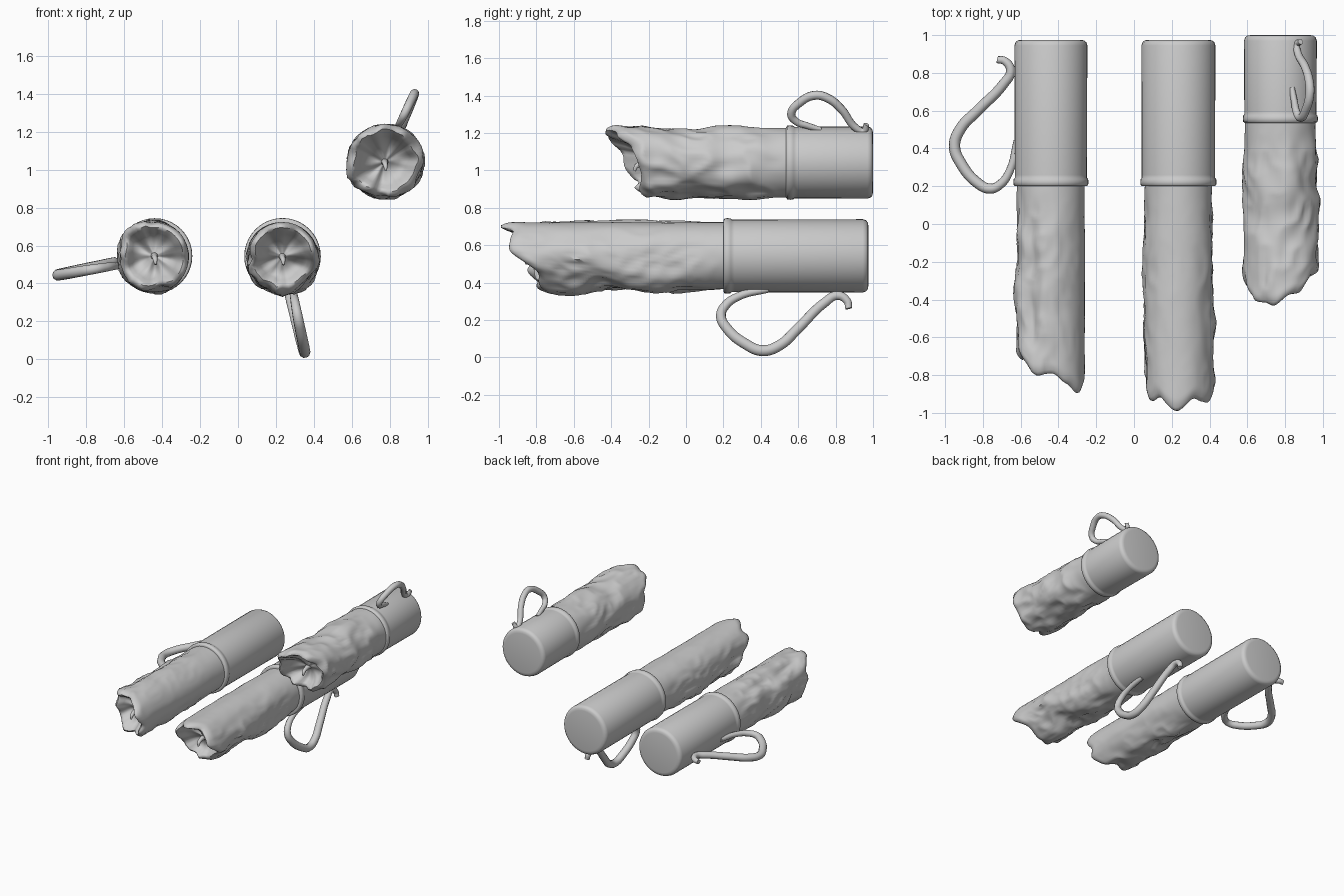
import bpy, bmesh, math
from mathutils import Vector, noise

if "Cube" in bpy.data.objects:
    bpy.data.objects.remove(bpy.data.objects["Cube"])

SEG = 64


def finish(name, bm, angle):
    bmesh.ops.recalc_face_normals(bm, faces=bm.faces)
    me = bpy.data.meshes.new(name)
    bm.to_mesh(me)
    bm.free()
    ob = bpy.data.objects.new(name, me)
    bpy.context.collection.objects.link(ob)
    bpy.ops.object.select_all(action='DESELECT')
    bpy.context.view_layer.objects.active = ob
    ob.select_set(True)
    bpy.ops.object.shade_smooth_by_angle(angle=math.radians(angle))
    return ob


def skin(bm, rings):
    """Bridge consecutive closed rings of vertices."""
    for a, b in zip(rings, rings[1:]):
        n = len(a)
        for i in range(n):
            bm.faces.new((a[i], a[(i + 1) % n], b[(i + 1) % n], b[i]))


def ring(bm, fn, n=SEG):
    return [bm.verts.new(fn(2 * math.pi * i / n)) for i in range(n)]


def cup(name, cx, cz, r, y0, y1):
    """Turned metal holder: rounded closed back, rolled lip at the front."""
    prof = [(r - .035, y1), (r - .018, y1 - .003), (r - .006, y1 - .012), (r, y1 - .03),
            (r - .002, y0 + .06), (r - .002, y0 + .045), (r + .004, y0 + .038),
            (r + .006, y0 + .022), (r + .004, y0 + .006), (r - .005, y0),
            (r - .03, y0 + .002), (r - .04, y0 + .05)]
    bm = bmesh.new()
    rings = [ring(bm, lambda a: (cx + q * math.cos(a), y, cz + q * math.sin(a)), 40)
             for q, y in prof]
    skin(bm, rings)
    bm.faces.new(rings[0])
    finish(name, bm, 50)


def wax(name, cx, cz, r, y0, mean, slope, ang, seed, calm):
    """Dripped wax stick with a slanted, ragged, hollow end."""
    off = Vector((seed * 7.3, seed * 3.1, seed * 5.7))

    def y_end(a):
        n = noise.noise(Vector((math.cos(a) * 1.7, 0, math.sin(a) * 1.7)) + off)
        return mean - slope * math.cos(a - ang) + .07 * n

    def rad(a, y, t):
        p = Vector((math.cos(a) * 1.5, y * 4.2, math.sin(a) * 1.5)) + off
        big = noise.noise(p)
        ridge = .35 - abs(noise.noise(p * 1.7 + off))
        rough = 1 - calm * max(0, math.cos(a - ang)) ** .6
        grow = min(1, max(0, t - .03) / .25)
        return r + rough * grow * (.03 * big + .028 * ridge + .005)

    def pt(a, s, y, q):
        return (cx + q * s * math.cos(a), y, cz + q * s * math.sin(a))

    bm = bmesh.new()
    rings = []
    N = 72
    for k in range(N + 1):
        t = k / N

        def side(a):
            y = y0 + .03 + (y_end(a) - y0 - .03) * t
            return pt(a, 1 - .09 * max(0, (t - .95) / .05) ** 2, y, rad(a, y, t))
        rings.append(ring(bm, side))
    # hollow melted end
    for s, d in ((.84, -.006), (.76, .01), (.66, .05), (.52, .085), (.36, .1), (.2, .1), (.08, .09)):
        def cap(a):
            ye = y_end(a)
            y = mean + (ye - mean) * min(1, s * 1.15) + d
            y += .025 * noise.noise(Vector((s * math.cos(a) * 3, 1, s * math.sin(a) * 3)) + off) * (1 - s)
            return pt(a, s, y, rad(a, ye, 1))
        rings.append(ring(bm, cap))
    skin(bm, rings)
    bm.faces.new(rings[-1])
    finish(name, bm, 60)


def tube(name, pts, depth, radii=None):
    """Round bar along a smooth path."""
    cu = bpy.data.curves.new(name, 'CURVE')
    cu.dimensions = '3D'
    cu.bevel_depth = depth
    cu.bevel_resolution = 3
    cu.resolution_u = 8
    cu.use_fill_caps = True
    sp = cu.splines.new('BEZIER')
    sp.bezier_points.add(len(pts) - 1)
    for i, (b, p) in enumerate(zip(sp.bezier_points, pts)):
        b.co = p
        b.handle_left_type = b.handle_right_type = 'AUTO'
        b.radius = radii[i] if radii else 1
    ob = bpy.data.objects.new(name, cu)
    bpy.context.collection.objects.link(ob)
    bpy.ops.object.select_all(action='DESELECT')
    bpy.context.view_layer.objects.active = ob
    ob.select_set(True)
    bpy.ops.object.convert(target='MESH')
    bpy.ops.object.shade_smooth()


def handle(name, cx, cz, ang, path, depth):
    """Loop handle: (y, distance from the candle axis) laid out in a radial plane."""
    pts, radii = [], []
    for i, (y, q) in enumerate(path):
        f = i / (len(path) - 1)
        o = .018 - .03 * f
        pts.append((cx + q * math.cos(ang) + o * math.sin(ang), y,
                    cz + q * math.sin(ang) - o * math.cos(ang)))
        radii.append(.75 + .45 * math.sin(math.pi * f))
    tube(name, pts, depth, radii)


BIG = [(.87, .285), (.862, .245), (.81, .215), (.74, .255), (.60, .395), (.50, .49),
       (.41, .52), (.32, .485), (.22, .40), (.187, .33), (.21, .275), (.28, .225), (.44, .185)]
SMALL = [(.965, .23), (.95, .19), (.91, .205), (.83, .315), (.76, .375), (.69, .392),
         (.61, .35), (.563, .28), (.59, .235), (.65, .21), (.72, .185)]

rd = math.radians
# label, x, z, cup radius, cup front, cup back, wax radius, end (mean y, slant, direction), seed, calm side, handle
candles = [
    ("left", -.44, .545, .193, .20, .975, .178, -.77, .09, 20, 1, .9, 191.5, BIG, .025),
    ("middle", .235, .543, .196, .20, .975, .178, -.87, .10, 85, 2, .9, -76.7, BIG, .025),
    ("upper", .775, 1.042, .193, .535, 1.0, .186, -.29, .09, 115, 3, .3, 67, SMALL, .02),
]
for (lab, cx, cz, cr, y0, y1, wr, mean, slope, ang, seed, calm, hang, path, dep) in candles:
    cup(lab + "_candle_cup", cx, cz, cr, y0, y1)
    wax(lab + "_candle_wax", cx, cz, wr, y0, mean, slope, rd(ang), seed, calm)
    tube(lab + "_candle_wick", [(cx, mean + .13, cz), (cx, mean + .06, cz - .005),
                                (cx + .003, mean + .025, cz - .02),
                                (cx + .005, mean + .015, cz - .045)],
         .016, [1.4, 1, .8, .4])
    handle(lab + "_candle_handle", cx, cz, rd(hang), path, dep)
